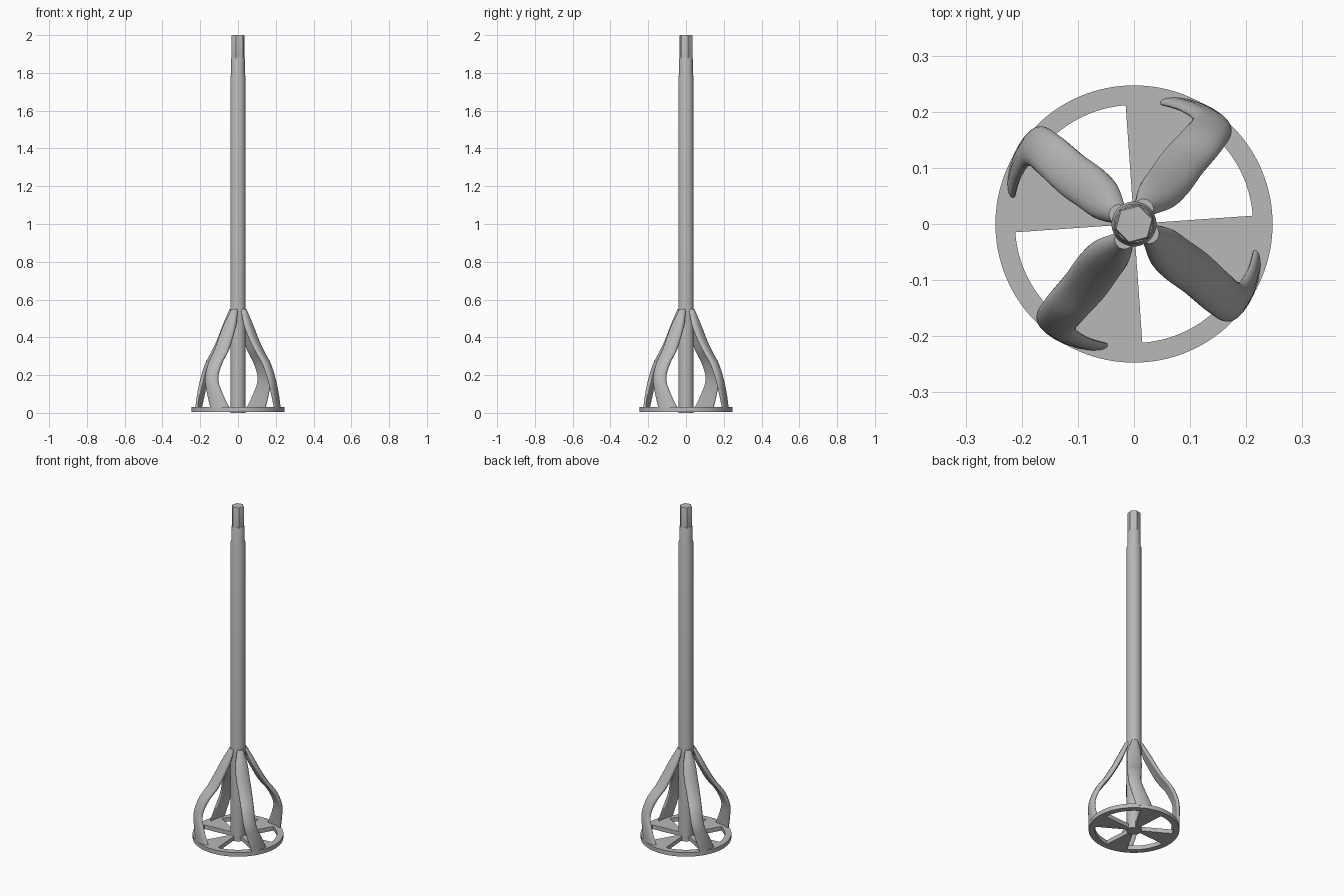
import bpy, bmesh, math
from mathutils import Vector, Matrix

cube = bpy.data.objects.get("Cube")
if cube:
    bpy.data.objects.remove(cube, do_unlink=True)

steel = bpy.data.materials.new("grey_steel")
steel.use_nodes = True
grey = (0.48, 0.48, 0.48, 1)
steel.diffuse_color = grey
steel.node_tree.nodes["Principled BSDF"].inputs["Base Color"].default_value = grey


def finish(name, bm, angle=35):
    bmesh.ops.recalc_face_normals(bm, faces=bm.faces)
    mesh = bpy.data.meshes.new(name)
    bm.to_mesh(mesh)
    bm.free()
    mesh.materials.append(steel)
    obj = bpy.data.objects.new(name, mesh)
    bpy.context.collection.objects.link(obj)
    bpy.ops.object.select_all(action='DESELECT')
    obj.select_set(True)
    bpy.context.view_layer.objects.active = obj
    bpy.ops.object.shade_smooth_by_angle(angle=math.radians(angle))
    return obj


def loft(bm, rings):
    """Skin closed rings of points and cap both ends."""
    loops = [[bm.verts.new(p) for p in ring] for ring in rings]
    n = len(loops[0])
    for a, b in zip(loops, loops[1:]):
        for i in range(n):
            j = (i + 1) % n
            bm.faces.new((a[i], a[j], b[j], b[i]))
    bm.faces.new(loops[0][::-1])
    bm.faces.new(loops[-1])


def turned(name, profile, sides, turn=0.0):
    bm = bmesh.new()
    steps = [turn + math.tau * i / sides for i in range(sides)]
    loft(bm, [[(r * math.cos(a), r * math.sin(a), z) for a in steps] for r, z in profile])
    return finish(name, bm)


# Shaft with a stepped neck, and the hexagonal drive end
turned("shaft", [(0.04, 0), (0.04, 1.782), (0.036, 1.794), (0.036, 1.875), (0.033, 1.882)], 48)
turned("hex_drive", [(0.036, 1.87), (0.036, 1.994), (0.033, 2.0)], 6, math.radians(15))

# Base disc: a rim joined to the hub by four wedge spokes
bm = bmesh.new()
step = 2
radii = (0.02, 0.212, 0.247)
grid = [[bm.verts.new((r * math.cos(math.radians(a)), r * math.sin(math.radians(a)), 0.005))
         for r in radii] for a in range(0, 360, step)]
for i in range(len(grid)):
    a, b = grid[i], grid[(i + 1) % len(grid)]
    bm.faces.new((a[1], a[2], b[2], b[1]))
    if (i * step - 4) % 90 >= 56:
        bm.faces.new((a[0], a[1], b[1], b[0]))
bmesh.ops.delete(bm, geom=[v for v in bm.verts if not v.link_faces], context='VERTS')
top = bmesh.ops.extrude_face_region(bm, geom=bm.faces[:])["geom"]
bmesh.ops.translate(bm, vec=(0, 0, 0.025), verts=[v for v in top if isinstance(v, bmesh.types.BMVert)])
finish("base_disc", bm)

# Blade stations: height, trailing edge x y, leading edge x y, half thickness
stations = [
    (0.02, 0.042, 0.218, 0.145, 0.195, 0.009),
    (0.10, 0.080, 0.208, 0.163, 0.178, 0.011),
    (0.18, 0.105, 0.190, 0.173, 0.160, 0.013),
    (0.26, 0.085, 0.163, 0.157, 0.133, 0.015),
    (0.33, 0.050, 0.125, 0.125, 0.095, 0.016),
    (0.40, 0.028, 0.095, 0.100, 0.060, 0.016),
    (0.47, 0.010, 0.068, 0.073, 0.035, 0.016),
    (0.55, 0.002, 0.036, 0.032, 0.018, 0.010),
]


def spline(rows, parts=6):
    """Smooth interpolation through all the rows."""
    pts = [Vector(r) for r in rows]
    pts = [2 * pts[0] - pts[1]] + pts + [2 * pts[-1] - pts[-2]]
    out = []
    for p, q, r, s in zip(pts, pts[1:], pts[2:], pts[3:]):
        for k in range(parts):
            t = k / parts
            out.append(q + (r - p) * (t / 2) + (2 * p - 5 * q + 4 * r - s) * (t * t / 2)
                       + (3 * q - p - 3 * r + s) * (t ** 3 / 2))
    return out + [pts[-2]]


def section(row, sides=20):
    """Rounded flat strip, bowed slightly outward."""
    z, ax, ay, bx, by, half = row
    a, b = Vector((ax, ay, z)), Vector((bx, by, z))
    mid, chord = (a + b) / 2, (b - a) / 2
    out = Vector((-chord.y, chord.x, 0)).normalized()
    ring = []
    for i in range(sides):
        t = math.tau * i / sides
        c, s = math.cos(t), math.sin(t)
        u = math.copysign(abs(c) ** 0.6, c)
        v = math.copysign(abs(s) ** 0.8, s)
        ring.append(mid + chord * u + out * (half * v + 0.008 * (1 - u * u)))
    return ring


rings = [section(row) for row in spline(stations)]
for k in range(4):
    bm = bmesh.new()
    loft(bm, rings)
    bm.transform(Matrix.Rotation(k * math.pi / 2, 4, 'Z'))
    finish("mixing_blade_%d" % (k + 1), bm, 50)
